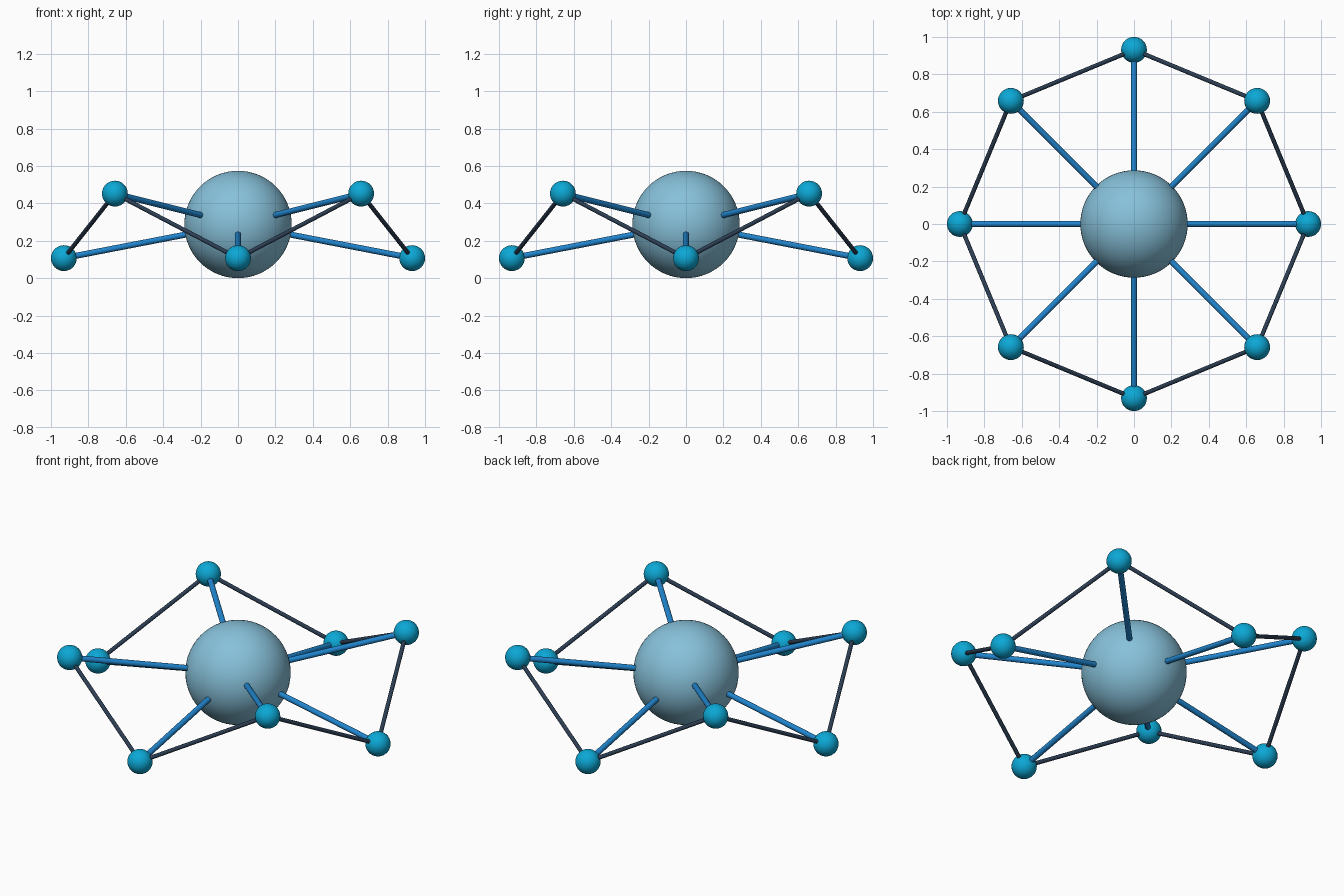
import bpy
from math import cos, sin, pi
from mathutils import Vector

cube = bpy.data.objects.get("Cube")
if cube:
    bpy.data.objects.remove(cube, do_unlink=True)


def linear(c):
    return c / 12.92 if c <= 0.04045 else ((c + 0.055) / 1.055) ** 2.4


def material(name, r, g, b):
    colour = (linear(r / 255), linear(g / 255), linear(b / 255), 1)
    mat = bpy.data.materials.new(name)
    mat.use_nodes = True
    mat.diffuse_color = colour
    mat.node_tree.nodes["Principled BSDF"].inputs["Base Color"].default_value = colour
    return mat


def finish(name, mat):
    ob = bpy.context.object
    ob.name = name
    ob.data.materials.append(mat)
    bpy.ops.object.shade_smooth_by_angle()
    return ob


def ball(name, centre, radius, mat, segments):
    bpy.ops.mesh.primitive_uv_sphere_add(segments=segments, ring_count=segments // 2,
                                         radius=radius, location=centre)
    return finish(name, mat)


def rod(name, start, end, radius, mat):
    axis = end - start
    bpy.ops.mesh.primitive_cylinder_add(vertices=16, radius=radius, depth=axis.length,
                                        location=(start + end) / 2,
                                        rotation=axis.to_track_quat("Z", "Y").to_euler())
    return finish(name, mat)


pale_blue = material("pale blue", 135, 193, 218)
cyan = material("cyan", 12, 168, 214)
blue = material("blue", 32, 132, 204)
slate = material("dark slate", 44, 62, 84)

# Central sphere
hub = Vector((0, 0, 0.287))
ball("central_sphere", hub, 0.287, pale_blue, 64)

# Ring of nodes, alternating low and high
count = 8
nodes = []
for i in range(count):
    a = 2 * pi * i / count
    nodes.append(Vector((0.931 * cos(a), 0.931 * sin(a), 0.452 if i % 2 else 0.107)))

# Each node has a spoke to the hub and a strut to its neighbour
for i, node in enumerate(nodes):
    ball(f"node_{i + 1}", node, 0.069, cyan, 32)
    rod(f"spoke_{i + 1}", hub, node, 0.016, blue)
    rod(f"ring_strut_{i + 1}", node, nodes[(i + 1) % count], 0.0115, slate)
